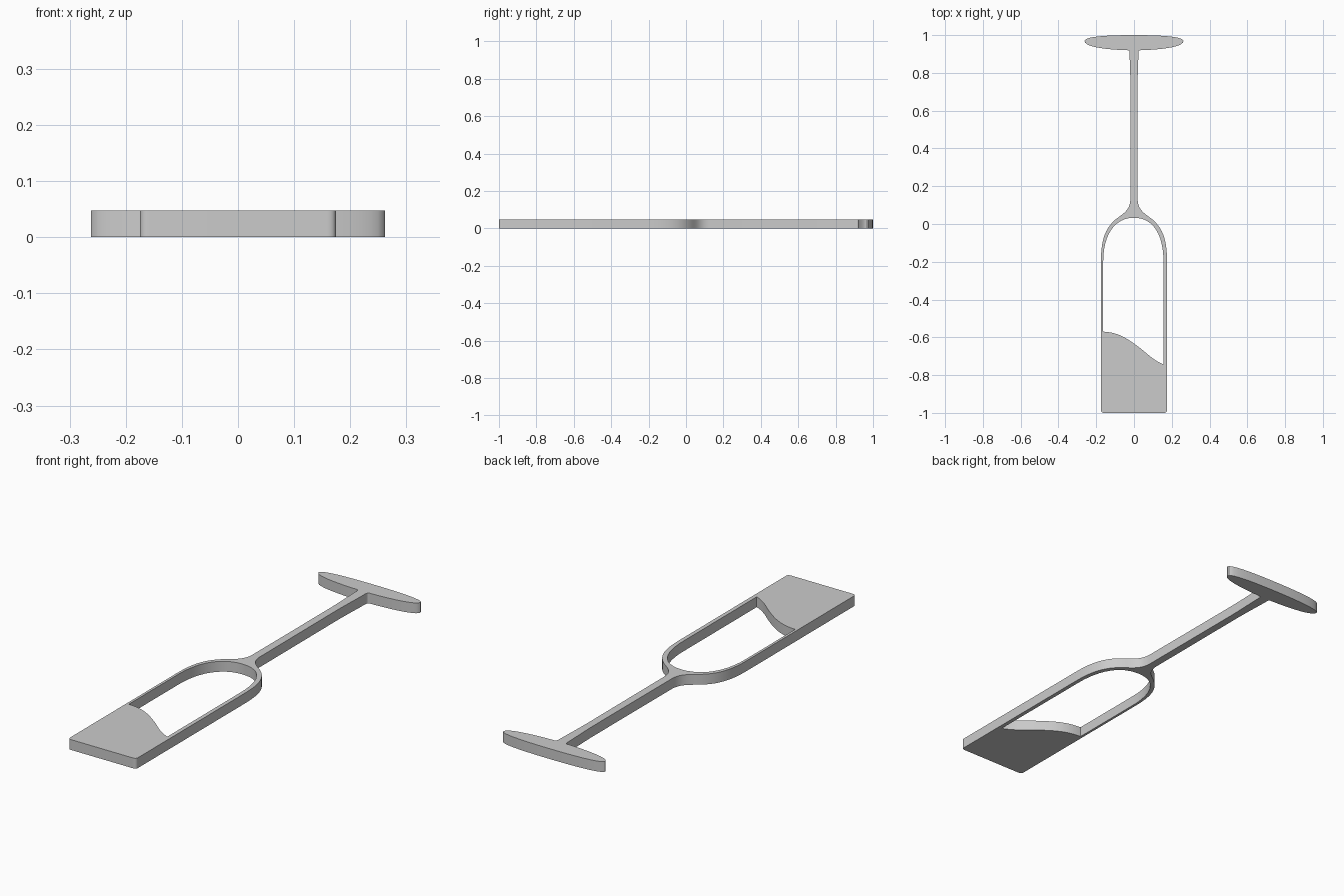
import bpy, bmesh
from mathutils import Vector
from mathutils.geometry import interpolate_bezier

if "Cube" in bpy.data.objects:
    bpy.data.objects.remove(bpy.data.objects["Cube"])

T = 0.048  # plate thickness


def path(start, segments, n=12):
    """Sample a chain of straight (1 point) and cubic (3 point) segments."""
    pts = [Vector(start)]
    for seg in segments:
        if len(seg) == 3:
            a, b, c = (Vector(p) for p in seg)
            pts += interpolate_bezier(pts[-1], a, b, c, n + 1)[1:]
        else:
            pts.append(Vector(seg[0]))
    return [(p.x, p.y) for p in pts]


# right half of the silhouette, from the rim up to the foot
half = path((0, -1), [
    [(0.157, -1)],
    [(0.168, -1), (0.175, -0.996), (0.175, -0.984)],        # rim corner
    [(0.175, -0.20)],                                       # bowl wall
    [(0.175, -0.10), (0.160, -0.03), (0.100, 0.022)],       # shoulder
    [(0.065, 0.052), (0.022, 0.066), (0.019, 0.13)],        # neck
    [(0.018, 0.70)],                                        # stem
    [(0.019, 0.80), (0.023, 0.85), (0.023, 0.905)],
    [(0.024, 0.917), (0.027, 0.920), (0.036, 0.920)],
    [(0.110, 0.922), (0.260, 0.932), (0.262, 0.968)],       # foot, lower edge
    [(0.264, 0.996), (0.110, 1.0), (0.0, 1.0)],             # foot, upper edge
])
outline = half + [(-x, y) for x, y in reversed(half[1:-1])]

# opening above the liquid level
opening = path((-0.163, -0.57), [
    [(-0.08, -0.573), (-0.03, -0.61), (0.03, -0.655)],      # wavy liquid surface
    [(0.075, -0.69), (0.10, -0.72), (0.156, -0.743)],
    [(0.156, -0.20)],
    [(0.156, -0.06), (0.105, 0.033), (0.0, 0.033)],
    [(-0.105, 0.033), (-0.163, -0.06), (-0.163, -0.20)],
])

# fill and extrude the silhouette with its opening
curve = bpy.data.curves.new("wine_glass", "CURVE")
curve.dimensions = "2D"
curve.fill_mode = "BOTH"
curve.extrude = T / 2
for loop in (outline, opening):
    spline = curve.splines.new("POLY")
    spline.points.add(len(loop) - 1)
    for p, (x, y) in zip(spline.points, loop):
        p.co = (x, y, 0, 1)
    spline.use_cyclic_u = True
glass = bpy.data.objects.new("wine_glass", curve)
bpy.context.collection.objects.link(glass)
bpy.context.view_layer.objects.active = glass
glass.select_set(True)
bpy.ops.object.convert(target="MESH")
glass = bpy.context.object

# weld caps to walls and rest the plate on the floor
bm = bmesh.new()
bm.from_mesh(glass.data)
bmesh.ops.remove_doubles(bm, verts=bm.verts, dist=1e-5)
bmesh.ops.translate(bm, verts=bm.verts, vec=(0, 0, T / 2))
bmesh.ops.recalc_face_normals(bm, faces=bm.faces)
bm.to_mesh(glass.data)
bm.free()
bpy.ops.object.shade_smooth_by_angle()
